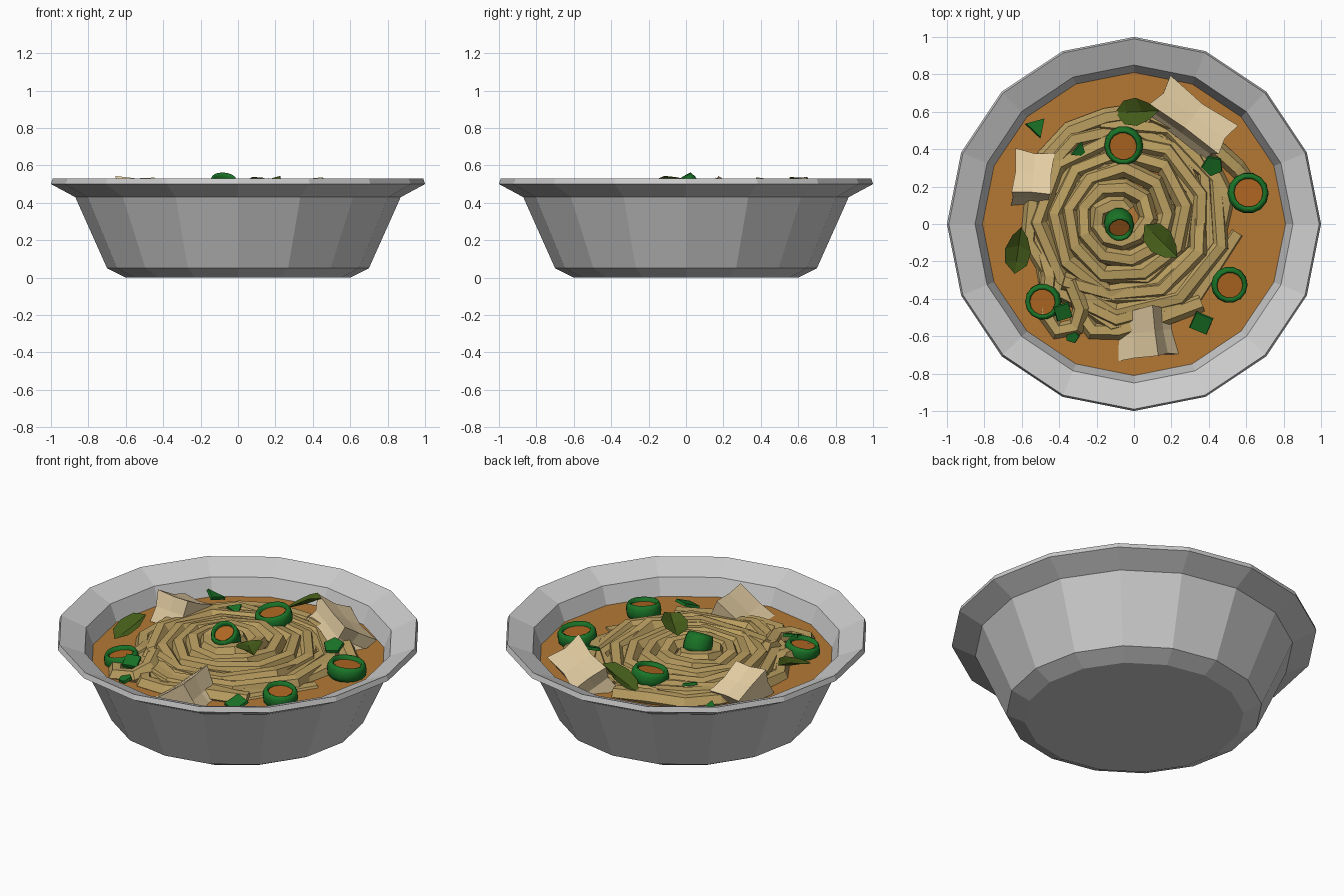
import bpy, bmesh, math, random
from math import sin, cos, pi, radians

if "Cube" in bpy.data.objects:
    bpy.data.objects.remove(bpy.data.objects["Cube"])
random.seed(4)


def mat(name, rgb):
    m = bpy.data.materials.new(name)
    m.diffuse_color = (*rgb, 1)
    m.use_nodes = True
    m.node_tree.nodes["Principled BSDF"].inputs["Base Color"].default_value = m.diffuse_color
    return m


BROTH = mat("broth", (0.46, 0.19, 0.035))
NOODLE = mat("noodle", (0.50, 0.35, 0.12))
MEAT = mat("meat", (0.78, 0.62, 0.37))
GREEN = mat("onion_green", (0.01, 0.17, 0.02))
CORE = mat("onion_core", (0.42, 0.13, 0.015))
LEAF = mat("leaf_green", (0.06, 0.11, 0.01))


def finish(bm, name, material=None, loc=(0, 0, 0), rot=(0, 0, 0)):
    bmesh.ops.recalc_face_normals(bm, faces=bm.faces)
    me = bpy.data.meshes.new(name)
    bm.to_mesh(me)
    bm.free()
    ob = bpy.data.objects.new(name, me)
    bpy.context.collection.objects.link(ob)
    ob.location = loc
    ob.rotation_euler = [radians(a) for a in rot]
    if material:
        me.materials.append(material)
    return ob


def lathe(name, profile, n, closed=False, **kw):
    bm = bmesh.new()
    rings = [[bm.verts.new((r * cos(2 * pi * i / n), r * sin(2 * pi * i / n), z))
              for i in range(n)] for r, z in profile]
    pairs = list(zip(rings, rings[1:]))
    if closed:
        pairs.append((rings[-1], rings[0]))
    else:
        bm.faces.new(rings[0])
        if len(rings) > 1:
            bm.faces.new(rings[-1])
    for a, b in pairs:
        for i in range(n):
            j = (i + 1) % n
            bm.faces.new((a[i], a[j], b[j], b[i]))
    return finish(bm, name, **kw)


def noodle(name, pts, radius=0.05):
    cu = bpy.data.curves.new(name, 'CURVE')
    cu.dimensions = '3D'
    cu.bevel_depth = radius
    cu.bevel_resolution = 1
    cu.use_fill_caps = True
    sp = cu.splines.new('POLY')
    sp.points.add(len(pts) - 1)
    for p, co in zip(sp.points, pts):
        p.co = (*co, 1)
    cu.materials.append(NOODLE)
    ob = bpy.data.objects.new(name, cu)
    bpy.context.collection.objects.link(ob)
    bpy.ops.object.select_all(action='DESELECT')
    ob.select_set(True)
    bpy.context.view_layer.objects.active = ob
    bpy.ops.object.convert(target='MESH')
    for p in bpy.context.object.data.polygons:
        p.use_smooth = False


def spiral(name, r0, r1, turns, z0, z1, phase, per_turn=9, jitter=0.012):
    pts = []
    n = int(turns * per_turn)
    for i in range(n + 1):
        t = i / n
        r = r0 + (r1 - r0) * t + random.uniform(-jitter, jitter)
        a = phase + 2 * pi * turns * t
        pts.append((-0.09 + 0.06 * t + r * cos(a), 0.03 - 0.01 * t + r * sin(a),
                    z0 + (z1 - z0) * t + random.uniform(-jitter, jitter)))
    noodle(name, pts)


# Bowl and broth, sixteen sides
lathe("bowl", [(0.60, 0), (0.70, 0.05), (0.87, 0.43), (1.0, 0.50), (0.99, 0.53),
               (0.85, 0.47), (0.81, 0.37), (0.67, 0.08), (0.58, 0.05)], 16)
lathe("broth_surface", [(0.813, 0.37)], 16, material=BROTH)

# Coiled noodles: upper nest, a lower layer and loose outer strands
spiral("noodle_nest", 0.07, 0.54, 5.2, 0.435, 0.375, 0.6)
spiral("noodle_under", 0.10, 0.57, 4.6, 0.385, 0.355, 2.4, 8, 0.02)
spiral("noodle_outer", 0.42, 0.56, 1.6, 0.40, 0.365, 4.0, 10, 0.025)
noodle("noodle_loop_left", [(-0.50, -0.10, 0.36), (-0.45, -0.28, 0.38), (-0.47, -0.48, 0.37),
                            (-0.41, -0.57, 0.37), (-0.31, -0.55, 0.38), (-0.28, -0.45, 0.40),
                            (-0.34, -0.30, 0.41)])
noodle("noodle_front", [(-0.30, -0.46, 0.36), (-0.22, -0.57, 0.37), (-0.08, -0.57, 0.37),
                        (0.15, -0.50, 0.38), (0.36, -0.42, 0.37)])
noodle("noodle_right", [(0.10, 0.58, 0.38), (0.28, 0.50, 0.40), (0.44, 0.40, 0.39),
                        (0.55, 0.30, 0.37), (0.64, 0.19, 0.34)])
noodle("noodle_back_left", [(-0.54, 0.12, 0.37), (-0.47, 0.36, 0.38), (-0.34, 0.50, 0.38),
                            (-0.15, 0.57, 0.39), (0.05, 0.60, 0.37)])

# Spring onion rings with broth-coloured middles
onions = [(-0.055, 0.42, 0.445, 0.105, 0.045, (8, -6, 0)),
          (0.61, 0.165, 0.405, 0.110, 0.045, (-4, 4, 0)),
          (0.51, -0.325, 0.405, 0.098, 0.045, (5, 5, 0)),
          (-0.485, -0.415, 0.395, 0.098, 0.045, (4, -8, 0)),
          (-0.08, 0.0, 0.475, 0.080, 0.060, (32, 4, 0))]
for k, (x, y, z, r, h, rot) in enumerate(onions):
    ring = lathe(f"onion_ring_{k}", [(r * .70, -h * .8), (r * .85, -h), (r * .97, -h * .5), (r, 0),
                                     (r * .97, h * .5), (r * .85, h), (r * .70, h * .8)], 14, True,
                 material=GREEN, loc=(x, y, z), rot=rot)
    for p in ring.data.polygons:
        p.use_smooth = True
    lathe(f"onion_core_{k}", [(r * .72, -h * .5), (r * .72, h * .5)], 14,
          material=CORE, loc=(x, y, z), rot=rot)


# Meat chunks: boxes with pinched sides
def chunk(name, half, loc, rot):
    bm = bmesh.new()
    bmesh.ops.create_cube(bm, size=2)
    bmesh.ops.subdivide_edges(bm, edges=bm.edges[:], cuts=1, use_grid_fill=True)
    for v in bm.verts:
        mids = sum(abs(c) < 0.01 for c in v.co)
        v.co *= (1, 0.90, 0.85, 1)[mids]
        v.co += v.co * random.uniform(-0.05, 0.05)
        for i in range(3):
            v.co[i] *= half[i]
    finish(bm, name, MEAT, loc, rot)


chunk("meat_front", (0.165, 0.14, 0.11), (0.045, -0.58, 0.34), (0, -35, 7))
chunk("meat_left", (0.105, 0.125, 0.09), (-0.54, 0.24, 0.405), (-25, 0, -5))
chunk("meat_back", (0.22, 0.105, 0.08), (0.30, 0.55, 0.41), (-30, 0, -36))


# Herb leaves: creased along the midrib
def leaf(name, length, width, loc, rot):
    bm = bmesh.new()
    xs = (-0.5, -0.25, 0.1, 0.5)
    mid = [bm.verts.new((x * length, 0, 0.12 * x * x * length)) for x in xs]
    for s in (1, -1):
        side = [bm.verts.new((x * length, s * w * width, z)) for x, w, z in
                ((-0.28, 0.42, 0.02), (0.02, 0.5, 0.03), (0.32, 0.3, 0.035))]
        for f in ((mid[0], mid[1], side[0]), (mid[1], mid[2], side[1], side[0]),
                  (mid[2], mid[3], side[2], side[1])):
            bm.faces.new(f)
    finish(bm, name, LEAF, loc, rot)


leaf("leaf_back", 0.26, 0.15, (0.02, 0.60, 0.47), (0, -26, 3))
leaf("leaf_middle", 0.25, 0.15, (0.145, -0.09, 0.495), (8, -6, -45))
leaf("leaf_left", 0.26, 0.14, (-0.62, -0.14, 0.44), (0, -14, 82))

# Small green scraps floating among the noodles
scraps = [(-0.52, 0.52, 0.41, 0.065, 3, 165), (0.36, -0.53, 0.40, 0.07, 4, 20),
          (0.42, 0.31, 0.44, 0.06, 5, 40), (-0.38, -0.47, 0.43, 0.06, 4, 60),
          (-0.33, -0.60, 0.39, 0.04, 5, 0), (-0.29, 0.39, 0.44, 0.05, 3, 80)]
for k, (x, y, z, r, n, a) in enumerate(scraps):
    lathe(f"green_scrap_{k}", [(r, -0.008), (r * 0.95, 0.008)], n,
          material=GREEN, loc=(x, y, z), rot=(18, -12, a))
